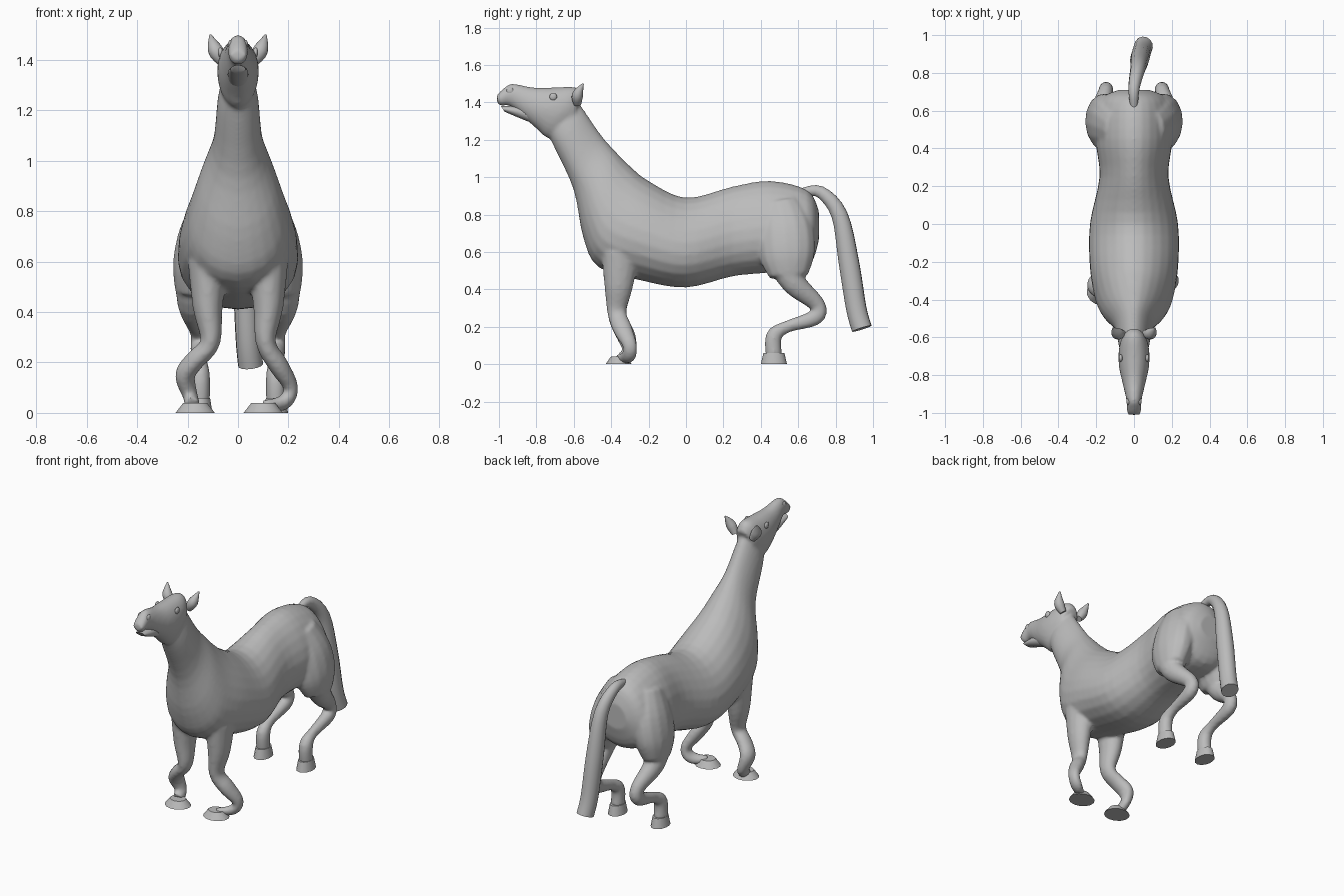
import bpy, bmesh, math
from mathutils import Matrix, Vector

if "Cube" in bpy.data.objects:
    bpy.data.objects.remove(bpy.data.objects["Cube"])

grey = bpy.data.materials.new("plain grey")
grey.use_nodes = True
tone = (0.5, 0.5, 0.5, 1)
grey.diffuse_color = tone
grey.node_tree.nodes["Principled BSDF"].inputs["Base Color"].default_value = tone


def finish(name, bm):
    """Turn the bmesh into a smooth grey object."""
    bmesh.ops.recalc_face_normals(bm, faces=bm.faces)
    mesh = bpy.data.meshes.new(name)
    bm.to_mesh(mesh)
    bm.free()
    mesh.materials.append(grey)
    obj = bpy.data.objects.new(name, mesh)
    bpy.context.collection.objects.link(obj)
    bpy.ops.object.select_all(action='DESELECT')
    obj.select_set(True)
    bpy.context.view_layer.objects.active = obj
    bpy.ops.object.shade_smooth_by_angle(angle=math.radians(50))
    return obj


def spline(rows, steps=4):
    """Fill in a smooth run of rows that passes through the given ones."""
    rows = [Vector(row) for row in rows]
    padded = [rows[0]] + rows + [rows[-1]]
    filled = []
    for before, start, end, after in zip(padded, padded[1:], padded[2:], padded[3:]):
        leave, arrive = (end - before) / 2, (after - start) / 2
        for step in range(steps):
            t = step / steps
            ease = t * t * (3 - 2 * t)
            filled.append(start.lerp(end, ease)
                          + leave * t * (1 - t) ** 2 - arrive * t * t * (1 - t))
    return filled + [rows[-1]]


def loft(name, rings, sides, taper=0):
    """Skin rings given as centre, sideways radius and upward radius."""
    bm = bmesh.new()
    loops = []
    for centre, across, up in rings:
        loop = []
        for i in range(sides):
            angle = math.tau * i / sides
            rise = math.sin(angle)
            reach = math.cos(angle) * (1 - taper * rise)
            loop.append(bm.verts.new(centre + across * reach + up * rise))
        loops.append(loop)
    for lower, upper in zip(loops, loops[1:]):
        for i in range(sides):
            bm.faces.new((lower[i - 1], lower[i], upper[i], upper[i - 1]))
    bm.faces.new(loops[0])
    bm.faces.new(loops[-1])
    return finish(name, bm)


def profile(name, rows, taper=0):
    """Loft between a back line and a belly line: y, z, y, z, half width."""
    rings = []
    for top_y, top_z, low_y, low_z, width in spline(rows):
        top, low = Vector((0, top_y, top_z)), Vector((0, low_y, low_z))
        rings.append(((top + low) / 2, Vector((width, 0, 0)), (top - low) / 2))
    return loft(name, rings, 24, taper)


def limb(name, points, side=1, depth=1.0):
    """Tube along points x, y, z with a radius; side mirrors it."""
    path = spline(points)
    centres = [Vector((x * side, y, z)) for x, y, z, radius in path]
    across = Vector((1, 0, 0))
    rings = []
    for i, centre in enumerate(centres):
        ahead = centres[min(i + 1, len(centres) - 1)]
        along = (ahead - centres[max(i - 1, 0)]).normalized()
        across = (across - along * across.dot(along)).normalized()
        radius = path[i][3]
        rings.append((centre, across * radius, along.cross(across) * radius * depth))
    return loft(name, rings, 14)


def placed(centre, size):
    return Matrix.LocRotScale(Vector(centre), None, Vector(size))


def ball(name, centre, size):
    bm = bmesh.new()
    bmesh.ops.create_uvsphere(bm, u_segments=16, v_segments=10, radius=1,
                              matrix=placed(centre, size))
    finish(name, bm)


def hoof(name, x, y, size, top):
    """Flat-soled cone standing on the ground."""
    bm = bmesh.new()
    bmesh.ops.create_cone(bm, cap_ends=True, segments=14, radius1=1, radius2=top,
                          depth=1, matrix=placed((x, y, size[2] / 2), size))
    finish(name, bm)


def fuse(trunk, parts):
    """Melt the parts into the trunk as one skin with soft joints."""
    bpy.ops.object.select_all(action='DESELECT')
    for part in [trunk] + parts:
        part.select_set(True)
    bpy.context.view_layer.objects.active = trunk
    bpy.ops.object.join()
    skin = trunk.modifiers.new("One skin", 'REMESH')
    skin.mode = 'VOXEL'
    skin.voxel_size = .01
    skin.use_smooth_shade = True
    soft = trunk.modifiers.new("Soft joints", 'SMOOTH')
    soft.factor = .5
    soft.iterations = 8


# Trunk and neck, from rump to poll
body = profile("body", [
    (.71, .82, .71, .66, .08),
    (.65, .93, .65, .52, .18),
    (.45, .98, .45, .49, .2),
    (.25, .95, .25, .47, .18),
    (0, .89, 0, .41, .23),
    (-.2, .98, -.25, .45, .23),
    (-.3, 1.06, -.47, .52, .2),
    (-.37, 1.13, -.55, .68, .16),
    (-.45, 1.22, -.6, .93, .1),
    (-.54, 1.35, -.7, 1.15, .08),
    (-.6, 1.44, -.74, 1.23, .06)], taper=.2)

# Head with a separate jaw, leaving the mouth open
head = profile("head", [
    (-.55, 1.43, -.66, 1.23, .06),
    (-.59, 1.48, -.74, 1.21, .08),
    (-.7, 1.48, -.8, 1.26, .08),
    (-.82, 1.48, -.87, 1.32, .06),
    (-.93, 1.5, -.94, 1.38, .04),
    (-.98, 1.47, -.99, 1.38, .04),
    (-1.01, 1.44, -1.01, 1.4, .03)])
profile("lower_jaw", [
    (-.8, 1.37, -.8, 1.28, .04),
    (-.9, 1.38, -.9, 1.32, .04),
    (-.99, 1.38, -.97, 1.35, .03)])

# Tail
limb("tail", [
    (0, .62, .92, .02),
    (0, .72, .92, .03),
    (.02, .82, .8, .04),
    (.03, .87, .55, .05),
    (.04, .91, .3, .05),
    (.05, .94, .19, .05)], depth=1.1)

# Front legs share the forearm, then bend differently below the knee
forearm = [(.12, -.35, .6, .08), (.12, -.36, .42, .06), (.11, -.37, .28, .04)]
left_front = limb("left_front_leg", forearm + [
    (.16, -.34, .19, .04),
    (.21, -.3, .1, .03),
    (.18, -.31, .04, .03),
    (.1, -.36, .03, .02)], depth=1.3)
right_front = limb("right_front_leg", forearm + [
    (.17, -.35, .21, .04),
    (.21, -.32, .15, .04),
    (.19, -.3, .07, .03),
    (.18, -.34, .03, .03)], side=-1, depth=1.3)

front_hoof = (.08, .07, .04)
hoof("left_front_hoof", .1, -.36, front_hoof, top=.6)
hoof("right_front_hoof", -.17, -.36, front_hoof, top=.6)

melted = [head, left_front, right_front]
for word, side in (("left", 1), ("right", -1)):
    # Thigh, then a shank folded back to the hock
    melted.append(limb(word + "_thigh", [
        (.09, .5, .86, .07),
        (.13, .53, .72, .1),
        (.16, .54, .58, .1),
        (.18, .55, .47, .07)], side, depth=1.5))
    melted.append(limb(word + "_hind_leg", [
        (.17, .52, .55, .08),
        (.18, .58, .43, .06),
        (.15, .7, .32, .04),
        (.15, .69, .25, .04),
        (.15, .54, .2, .03),
        (.15, .47, .15, .04),
        (.15, .47, .04, .04)], side, depth=1.1))
    hoof(word + "_hind_hoof", .15 * side, .47, (.05, .07, .06), top=.8)
    # Ear, eye and nostril rim
    limb(word + "_ear", [
        (.06, -.58, 1.39, .02),
        (.09, -.58, 1.44, .03),
        (.11, -.55, 1.5, .004)], side)
    ball(word + "_eye", (.07 * side, -.71, 1.43), (.01, .02, .02))
    ball(word + "_nostril", (.03 * side, -.94, 1.46), (.01, .02, .02))

fuse(body, melted)
